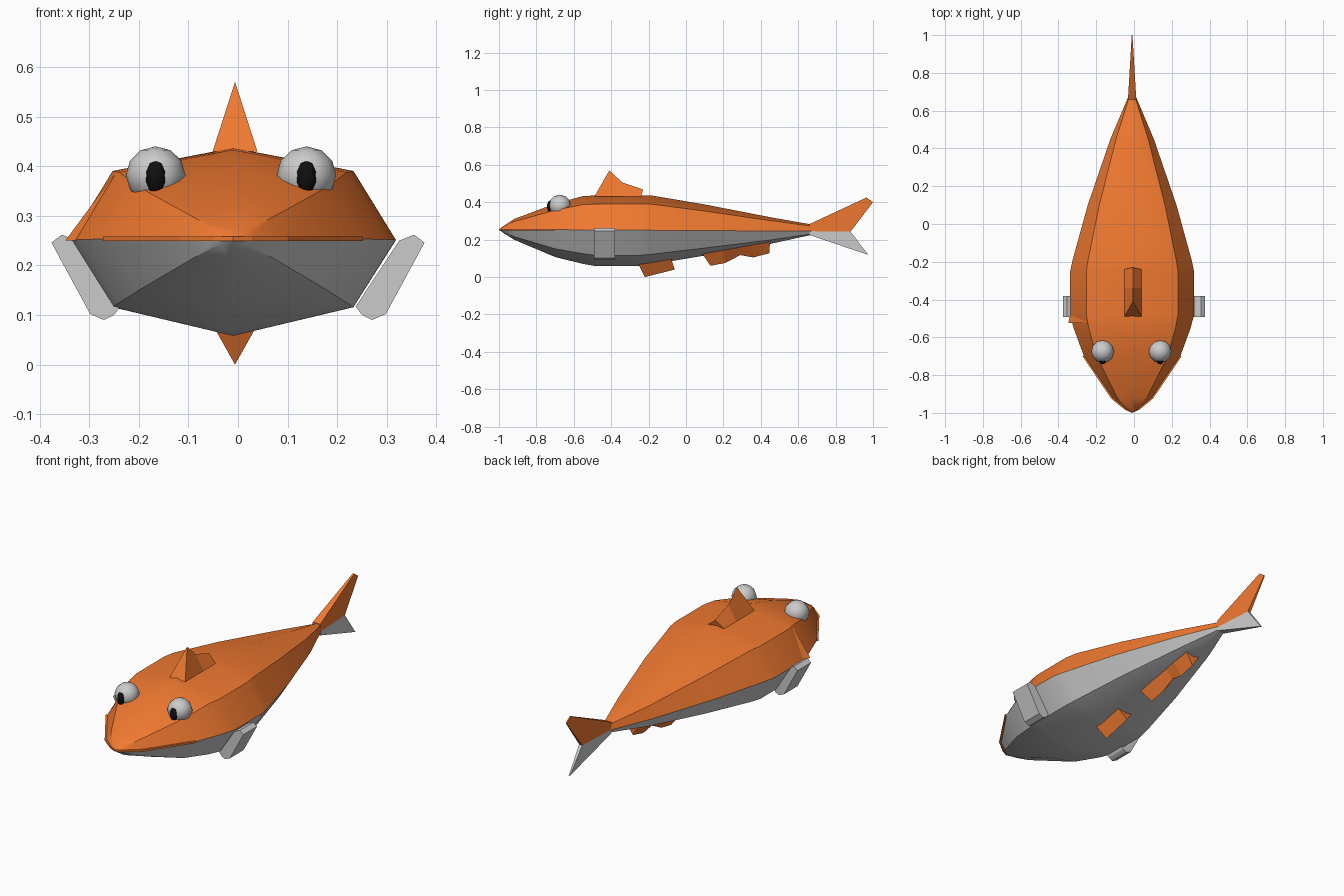
import bpy, bmesh

if "Cube" in bpy.data.objects:
    bpy.data.objects.remove(bpy.data.objects["Cube"])

CX = -0.01      # slight sideways offset of the body


def material(name, color):
    m = bpy.data.materials.new(name)
    m.diffuse_color = color
    m.use_nodes = True
    m.node_tree.nodes["Principled BSDF"].inputs["Base Color"].default_value = m.diffuse_color
    return m


orange = material("orange", (0.87, 0.19, 0.03, 1))
pale = material("pale_grey", (0.6, 0.6, 0.6, 1))
black = material("black", (0.005, 0.005, 0.005, 1))


def build(name, verts, faces, mats, mat_index=None, smooth=None):
    mesh = bpy.data.meshes.new(name)
    mesh.from_pydata(verts, [], faces)
    for m in mats:
        mesh.materials.append(m)
    if mat_index:
        for p, i in zip(mesh.polygons, mat_index):
            p.material_index = i
    bm = bmesh.new()
    bm.from_mesh(mesh)
    bmesh.ops.recalc_face_normals(bm, faces=bm.faces)
    bm.to_mesh(mesh)
    bm.free()
    ob = bpy.data.objects.new(name, mesh)
    bpy.context.collection.objects.link(ob)
    if smooth:
        bpy.ops.object.select_all(action='DESELECT')
        ob.select_set(True)
        bpy.context.view_layer.objects.active = ob
        bpy.ops.object.shade_smooth_by_angle(angle=smooth)
    return ob


def prism(name, a, b, mat):
    """Solid between two matching outlines."""
    n = len(a)
    faces = [tuple(range(n)), tuple(range(n, 2 * n))]
    faces += [(i, (i + 1) % n, n + (i + 1) % n, n + i) for i in range(n)]
    return build(name, a + b, faces, [mat])


def ridge_fin(name, stations, half=0.045):
    """Triangular-section fin; stations are (base y, base z, ridge y, ridge z)."""
    v, f = [], []
    for by, bz, ry, rz in stations:
        v += [(CX * 0.6 - half, by, bz), (CX * 0.6 + half, by, bz), (CX * 0.6, ry, rz)]
    for i in range(len(stations) - 1):
        o = 3 * i
        f += [(o + j, o + (j + 1) % 3, o + 3 + (j + 1) % 3, o + 3 + j) for j in range(3)]
    e = len(v)
    f += [(0, 1, 2), (e - 3, e - 2, e - 1)]
    return build(name, v, f, [orange])


# Body: eight-sided rings (y, half width, top z, bottom z)
rings = [(-0.98, 0.035, 0.270, 0.238), (-0.92, 0.105, 0.310, 0.200),
         (-0.70, 0.255, 0.392, 0.107), (-0.55, 0.310, 0.433, 0.070),
         (-0.48, 0.328, 0.436, 0.058), (-0.25, 0.328, 0.437, 0.058),
         (-0.19, 0.315, 0.437, 0.066), (0.10, 0.235, 0.388, 0.115),
         (0.45, 0.115, 0.320, 0.177), (0.67, 0.022, 0.281, 0.225)]
v, f, mi = [(CX, -1.0, 0.254)], [], []
for y, w, top, bot in rings:
    s = 0.255 - 0.01 * (y + 1) / 1.67
    up, dn = top - s, bot - s
    v += [(CX + w * x, y, s + h) for x, h in
          [(1, 0), (0.74, up * 0.75), (0, up), (-0.74, up * 0.75),
           (-1, 0), (-0.74, dn * 0.7), (0, dn), (0.74, dn * 0.7)]]
for k in range(8):
    f.append((0, 1 + k, 1 + (k + 1) % 8))
    mi.append(k // 4)
for r in range(len(rings) - 1):
    o = 1 + 8 * r
    for k in range(8):
        n = (k + 1) % 8
        f.append((o + k, o + n, o + 8 + n, o + 8 + k))
        mi.append(k // 4)
f.append(tuple(range(len(v) - 8, len(v))))
mi.append(0)
build("body", v, f, [orange, pale], mi, smooth=0.6)

# Thin upper lip running round the mouth
half = [(0.038, -0.983), (0.11, -0.925), (0.262, -0.70)]
plan = [(-x, y) for x, y in reversed(half)] + [(0, -1.0)] + half
prism("upper_lip", [(CX + x, y, 0.249) for x, y in plan],
      [(CX + x, y, 0.258) for x, y in plan], orange)

# Gill edge on one cheek
gill = [(-0.348, 0.25), (-0.252, 0.38), (-0.22, 0.38), (-0.29, 0.25)]
prism("gill_edge", [(x, -0.525, z) for x, z in gill],
      [(x + 0.012, -0.47, z) for x, z in gill], orange)

# Tail lobes tapering to a thin edge
lobes = [("upper_tail", orange, [(0.66, 0.283), (0.965, 0.425), (1.0, 0.40), (0.88, 0.243), (0.66, 0.245)]),
         ("lower_tail", pale, [(0.66, 0.225), (0.975, 0.118), (0.88, 0.243), (0.66, 0.245)])]
for name, mat, pts in lobes:
    def side(s):
        return [(CX + s * (0.002 + 0.02 * (1 - y) / 0.34), y, z) for y, z in pts]
    prism(name, side(-1), side(1), mat)

# Dorsal, pelvic and anal fins
ridge_fin("dorsal_fin", [(-0.49, 0.43, -0.41, 0.57), (-0.34, 0.43, -0.34, 0.505),
                         (-0.24, 0.43, -0.23, 0.468)])
ridge_fin("pelvic_fin", [(-0.26, 0.08, -0.22, 0.0), (-0.08, 0.10, -0.06, 0.04)])
ridge_fin("anal_fin", [(0.08, 0.135, 0.13, 0.06), (0.20, 0.15, 0.21, 0.075),
                       (0.29, 0.165, 0.29, 0.117), (0.35, 0.175, 0.36, 0.105),
                       (0.45, 0.195, 0.445, 0.127)])

# Pectoral fins and eyes on both sides
fin = [(0.325, 0.25), (0.355, 0.262), (0.376, 0.246), (0.298, 0.102),
       (0.27, 0.09), (0.25, 0.1), (0.237, 0.117)]


def ball(name, loc, scale, seg, mat):
    bpy.ops.mesh.primitive_uv_sphere_add(segments=seg, ring_count=seg // 2, radius=1, location=loc)
    ob = bpy.context.object
    ob.name = name
    ob.scale = scale
    ob.data.materials.append(mat)
    bpy.ops.object.shade_smooth()


for s, label in ((-1, "left"), (1, "right")):
    prism(label + "_pectoral_fin", [(s * x, -0.492, z) for x, z in fin],
          [(s * x, -0.38, z) for x, z in fin], pale)
    x = -0.014 + s * 0.152
    ball(label + "_eye", (x, -0.675, 0.382), (0.06, 0.06, 0.058), 12, pale)
    ball(label + "_pupil", (x, -0.722, 0.378), (0.021, 0.022, 0.034), 10, black)
